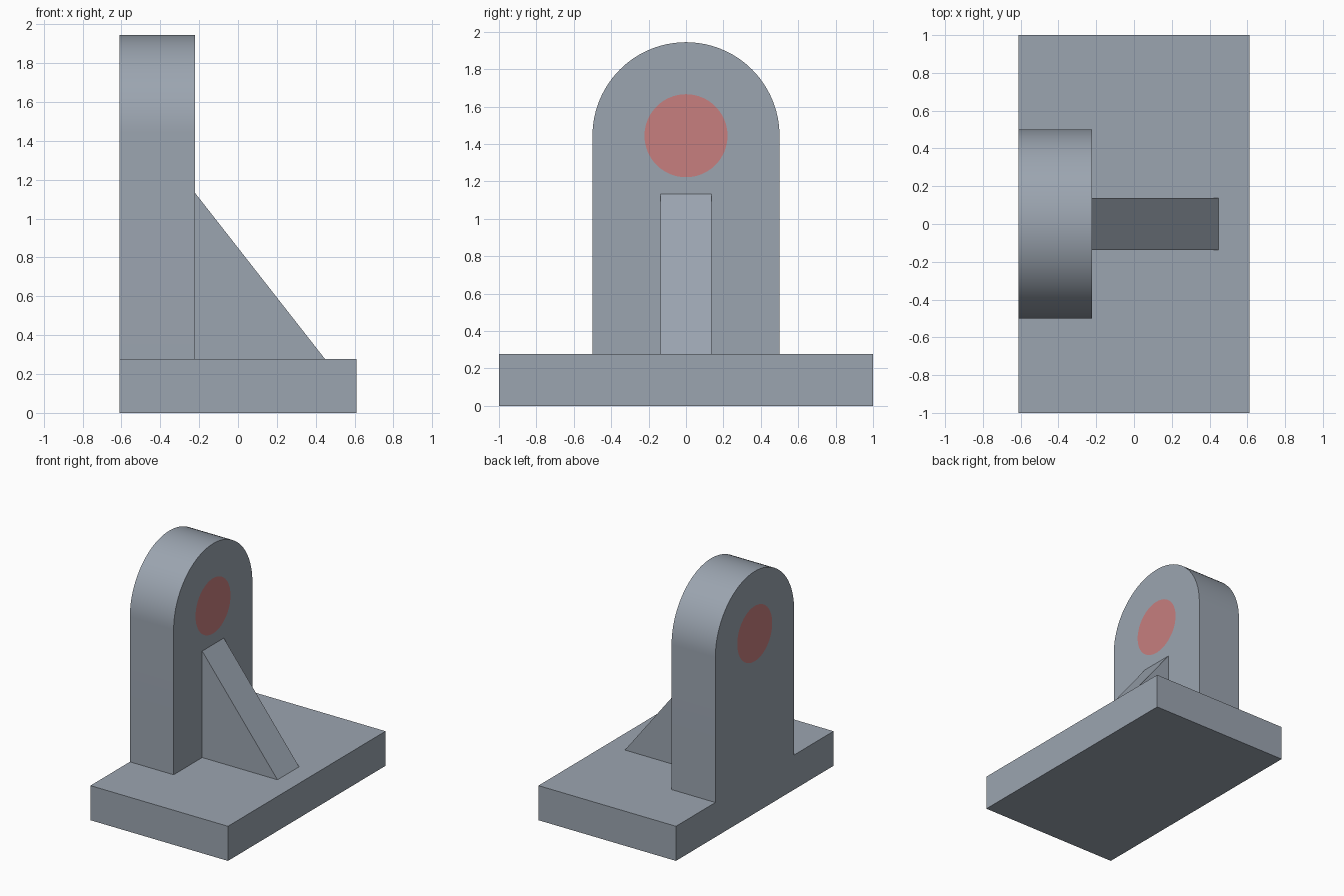
import bpy, bmesh
from math import sin, cos, pi
from mathutils import Vector

cube = bpy.data.objects.get("Cube")
if cube:
    bpy.data.objects.remove(cube, do_unlink=True)


def material(name, rgb):
    mat = bpy.data.materials.new(name)
    mat.use_nodes = True
    mat.diffuse_color = (*rgb, 1)
    mat.node_tree.nodes["Principled BSDF"].inputs["Base Color"].default_value = (*rgb, 1)
    return mat


steel = material("steel grey", (0.33, 0.375, 0.435))
red = material("muted red", (0.57, 0.21, 0.21))


def arc(radius, z, start, end, count):
    """Points (y, z) along an arc around the bore axis."""
    angles = [start + (end - start) * i / count for i in range(count + 1)]
    return [(radius * cos(a), z + radius * sin(a)) for a in angles]


def prism(name, loops, place, push, mat):
    """Fill flat outlines (outer first, then holes) and extrude them by push."""
    bm = bmesh.new()
    edges = []
    for loop in loops:
        verts = [bm.verts.new(place(*p)) for p in loop]
        edges += [bm.edges.new((v, verts[i - 1])) for i, v in enumerate(verts)]
    bmesh.ops.triangle_fill(bm, edges=edges, use_beauty=True)
    ext = bmesh.ops.extrude_face_region(bm, geom=bm.faces[:], use_keep_orig=True)
    moved = [g for g in ext["geom"] if isinstance(g, bmesh.types.BMVert)]
    bmesh.ops.translate(bm, verts=moved, vec=Vector(push))
    bmesh.ops.recalc_face_normals(bm, faces=bm.faces[:])
    bmesh.ops.dissolve_limit(bm, angle_limit=0.001, verts=bm.verts[:], edges=bm.edges[:])
    mesh = bpy.data.meshes.new(name)
    bm.to_mesh(mesh)
    bm.free()
    mesh.materials.append(mat)
    obj = bpy.data.objects.new(name, mesh)
    bpy.context.collection.objects.link(obj)
    bpy.ops.object.select_all(action="DESELECT")
    obj.select_set(True)
    bpy.context.view_layer.objects.active = obj
    bpy.ops.object.shade_smooth_by_angle(angle=pi / 6)
    return obj


back, face, front_edge = -0.611, -0.222, 0.611
floor, bore_z = 0.278, 1.444
thickness = face - back


def on_back(y, z):
    return (back, y, z)


# Base slab
prism("base", [[(back, -1), (front_edge, -1), (front_edge, 1), (back, 1)]],
      lambda x, y: (x, y, 0), (0, 0, floor), steel)

# Round-topped upright with a bore through it
outline = [(-0.5, floor), (0.5, floor)] + arc(0.5, bore_z, 0, pi, 48)
bore = arc(0.222, bore_z, 0, 2 * pi, 64)[:-1]
prism("upright", [outline, bore], on_back, (thickness, 0, 0), steel)

# Red plug flush with both faces of the upright
prism("bore_plug", [bore], on_back, (thickness, 0, 0), red)

# Triangular support rib
prism("rib", [[(face, floor), (0.447, floor), (face, 1.133)]],
      lambda x, z: (x, -0.137, z), (0, 0.274, 0), steel)
